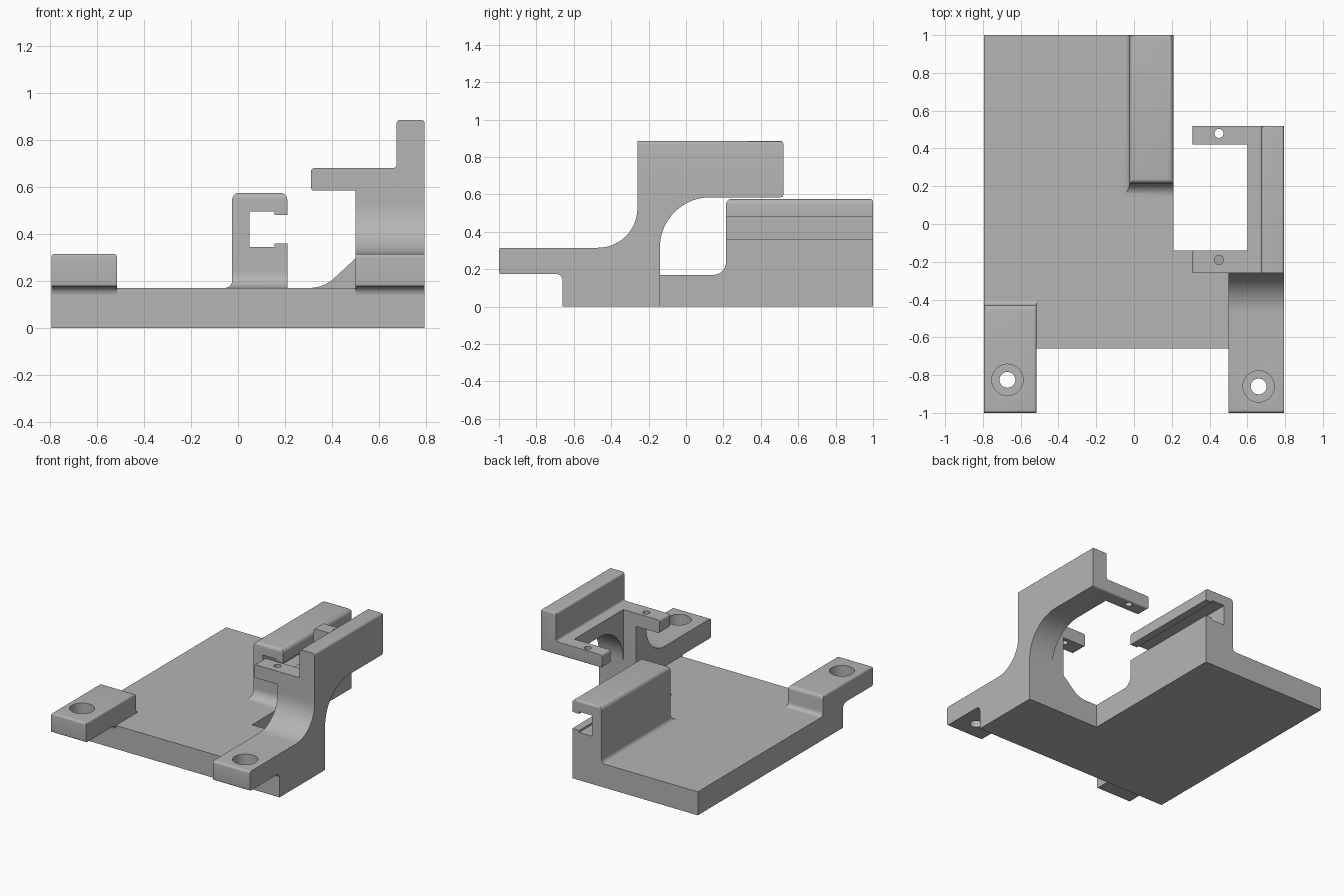
import bpy, bmesh, math
from mathutils import Vector

if "Cube" in bpy.data.objects:
    bpy.data.objects.remove(bpy.data.objects["Cube"])

grey = bpy.data.materials.new("plain_grey")
grey.use_nodes = True
grey.diffuse_color = (0.46, 0.46, 0.46, 1)
grey.node_tree.nodes["Principled BSDF"].inputs["Base Color"].default_value = grey.diffuse_color


def rounded(points, steps=14):
    """Outline from (a, b) or (a, b, radius) corners."""
    out = []
    for i, p in enumerate(points):
        here = Vector(p[:2])
        radius = p[2] if len(p) > 2 else 0
        if not radius:
            out.append(here)
            continue
        u = (Vector(points[i - 1][:2]) - here).normalized()
        v = (Vector(points[(i + 1) % len(points)][:2]) - here).normalized()
        half = u.angle(v) / 2
        start = here + u * radius / math.tan(half)
        end = here + v * radius / math.tan(half)
        centre = here + (u + v).normalized() * radius / math.sin(half)
        a, b = start - centre, end - centre
        sweep = a.angle(b)
        n = steps if radius > 0.04 else 5
        for k in range(n + 1):
            t = k / n
            out.append(centre + (a * math.sin((1 - t) * sweep) + b * math.sin(t * sweep)) / math.sin(sweep))
    return out


def prism(name, axis, points, lo, hi):
    """Extrude an outline along an axis from lo to hi."""
    place = {"X": lambda p: (lo, p[0], p[1]),
             "Y": lambda p: (p[0], lo, p[1]),
             "Z": lambda p: (p[0], p[1], lo)}[axis]
    bm = bmesh.new()
    face = bm.faces.new([bm.verts.new(place(p)) for p in rounded(points)])
    new = bmesh.ops.extrude_face_region(bm, geom=[face])["geom"]
    shift = Vector([hi - lo if c == axis else 0 for c in "XYZ"])
    bmesh.ops.translate(bm, verts=[g for g in new if isinstance(g, bmesh.types.BMVert)], vec=shift)
    bmesh.ops.recalc_face_normals(bm, faces=bm.faces)
    mesh = bpy.data.meshes.new(name)
    bm.to_mesh(mesh)
    bm.free()
    mesh.materials.append(grey)
    obj = bpy.data.objects.new(name, mesh)
    bpy.context.collection.objects.link(obj)
    return obj


def rod(x, y, radius, lo, hi, n=40):
    ring = [(x + radius * math.cos(math.tau * k / n), y + radius * math.sin(math.tau * k / n)) for k in range(n)]
    return prism("cutter", "Z", ring, lo, hi)


def box(x0, x1, y0, y1, z0, z1):
    return prism("cutter", "Z", [(x0, y0), (x1, y0), (x1, y1), (x0, y1)], z0, z1)


def combine(obj, tool, operation="DIFFERENCE"):
    tool.hide_render = True
    mod = obj.modifiers.new("cut", "BOOLEAN")
    mod.operation, mod.object, mod.solver = operation, tool, "EXACT"
    bpy.context.view_layer.objects.active = obj
    bpy.ops.object.modifier_apply(modifier=mod.name)
    bpy.data.objects.remove(tool)


def bolt_hole(obj, x, y):
    combine(obj, rod(x, y, 0.042, 0, 0.5))
    combine(obj, rod(x, y, 0.083, 0.235, 0.5))


# L-shaped base plate
plate = prism("base_plate", "Z", [(-0.795, -0.66), (0.795, -0.66), (0.795, -0.14),
                                  (0.21, -0.14), (0.21, 1), (-0.795, 1)], 0, 0.17)

# Slotted rail: side outline trimmed by its end outline
rail = prism("slotted_rail", "X", [(0.13, 0.1), (1, 0.1), (1, 0.575, 0.015), (0.215, 0.575, 0.025),
                                   (0.215, 0.17, 0.07), (0.13, 0.17)], -0.2, 0.4)
rail_end = prism("rail_end", "Y", [
    (-0.06, 0.1), (0.21, 0.1), (0.21, 0.36), (0.155, 0.36), (0.155, 0.345), (0.05, 0.345),
    (0.05, 0.495), (0.155, 0.495), (0.155, 0.48), (0.21, 0.48), (0.21, 0.575, 0.03),
    (-0.025, 0.575, 0.03), (-0.025, 0.17, 0.03), (-0.06, 0.17)], -0.2, 1.2)
combine(rail, rail_end, "INTERSECT")

# Left mounting lug
lug = prism("left_lug", "X", [
    (-1, 0.315, 0.015), (-1, 0.175, 0.012), (-0.66, 0.175, 0.035), (-0.66, 0.1), (-0.39, 0.1),
    (-0.39, 0.17), (-0.43, 0.17, 0.03), (-0.43, 0.315, 0.025)], -1, -0.3)
lug_end = prism("lug_end", "Y", [(-0.795, 0), (-0.515, 0), (-0.515, 0.315, 0.015),
                                 (-0.795, 0.315, 0.015)], -1.2, 0)
combine(lug, lug_end, "INTERSECT")
bolt_hole(lug, -0.67, -0.825)

# Right arm: swept side outline trimmed by its front outline
arm = prism("right_arm", "X", [
    (-1, 0.315, 0.015), (-1, 0.175, 0.012), (-0.66, 0.175, 0.035), (-0.66, 0.1), (-0.14, 0.1),
    (-0.14, 0.585, 0.27), (0.52, 0.585, 0.012), (0.52, 0.885, 0.012), (-0.26, 0.885),
    (-0.26, 0.315, 0.21)], 0.2, 0.9)
arm_front = prism("arm_front", "Y", [
    (0.5, 0), (0.795, 0), (0.795, 0.885, 0.015), (0.675, 0.885, 0.015), (0.675, 0.68, 0.015),
    (0.31, 0.68, 0.015), (0.31, 0.585, 0.012), (0.5, 0.585)], -1.2, 0.8)
combine(arm, arm_front, "INTERSECT")

# Forked shelf opening and screw holes
combine(arm, box(0.2, 0.6, -0.14, 0.42, 0, 1))
for y in (-0.19, 0.48):
    combine(arm, rod(0.45, y, 0.024, 0.5, 0.8, 24))
bolt_hole(arm, 0.66, -0.86)

# Brace between the plate and the arm
brace = prism("arm_brace", "Y", [(0.29, 0.12), (0.51, 0.12), (0.51, 0.304), (0.365, 0.17, 0.15),
                                 (0.29, 0.17)], -0.26, -0.14)

# Smooth curves, crisp corners
for obj in (plate, rail, lug, arm, brace):
    bpy.ops.object.select_all(action="DESELECT")
    obj.select_set(True)
    bpy.context.view_layer.objects.active = obj
    bpy.ops.object.shade_smooth_by_angle(angle=math.radians(30))
